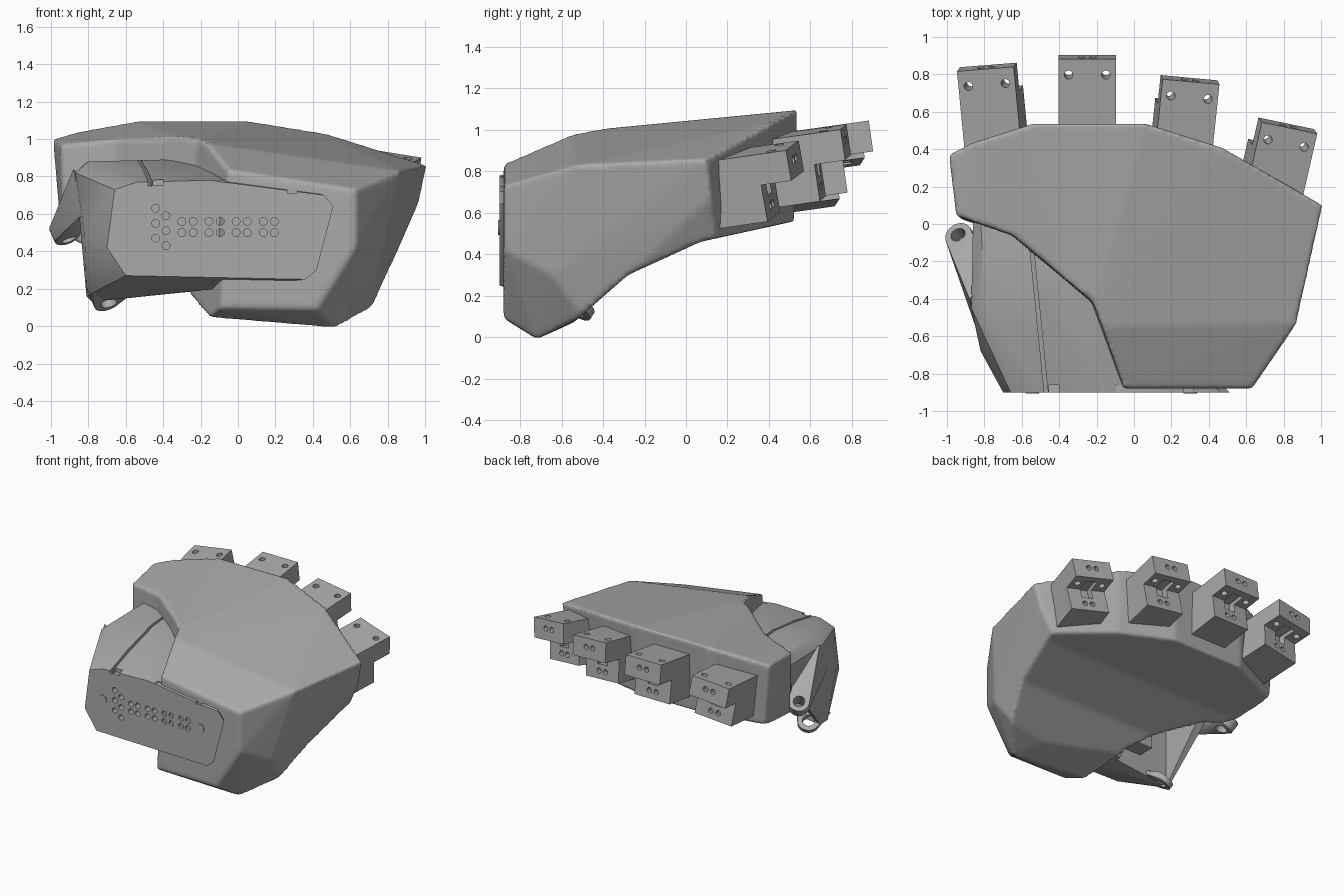
import bpy, bmesh, math
from mathutils import Matrix, Vector

default = bpy.data.objects.get("Cube")
if default:
    bpy.data.objects.remove(default, do_unlink=True)

grey = bpy.data.materials.new("plain grey")
grey.use_nodes = True
grey.diffuse_color = (0.4, 0.4, 0.4, 1)
grey.node_tree.nodes["Principled BSDF"].inputs["Base Color"].default_value = (0.4, 0.4, 0.4, 1)


def finish(name, bm):
    """Turn a bmesh into an object."""
    bmesh.ops.recalc_face_normals(bm, faces=bm.faces[:])
    mesh = bpy.data.meshes.new(name)
    bm.to_mesh(mesh)
    bm.free()
    mesh.materials.append(grey)
    obj = bpy.data.objects.new(name, mesh)
    bpy.context.collection.objects.link(obj)
    return obj


def activate(obj):
    bpy.ops.object.select_all(action='DESELECT')
    obj.select_set(True)
    bpy.context.view_layer.objects.active = obj


def smooth(obj):
    activate(obj)
    bpy.ops.object.shade_smooth_by_angle(angle=math.radians(25))


def hull(name, points):
    """Convex solid around points, with flat regions merged."""
    bm = bmesh.new()
    for p in points:
        bm.verts.new(p)
    bmesh.ops.convex_hull(bm, input=bm.verts[:])
    loose = [v for v in bm.verts if not v.link_faces]
    bmesh.ops.delete(bm, geom=loose, context='VERTS')
    bmesh.ops.dissolve_limit(bm, angle_limit=math.radians(4), verts=bm.verts[:], edges=bm.edges[:])
    return finish(name, bm)


def prism(name, points, offset):
    """Polygon pushed along an offset."""
    bm = bmesh.new()
    face = bm.faces.new([bm.verts.new(p) for p in points])
    out = bmesh.ops.extrude_face_region(bm, geom=[face])
    verts = [v for v in out["geom"] if isinstance(v, bmesh.types.BMVert)]
    bmesh.ops.translate(bm, vec=offset, verts=verts)
    return finish(name, bm)


def box(bm, low, high):
    low, high = Vector(low), Vector(high)
    size = Matrix.Diagonal((*(high - low), 1))
    bmesh.ops.create_cube(bm, size=1, matrix=Matrix.Translation((low + high) / 2) @ size)


def rod(bm, centre, axis, radius, depth, sides=16):
    turn = Vector(axis).to_track_quat('Z', 'Y').to_matrix().to_4x4()
    bmesh.ops.create_cone(bm, cap_ends=True, segments=sides, radius1=radius, radius2=radius,
                          depth=depth, matrix=Matrix.Translation(centre) @ turn)


def cut(obj, cutter):
    """Subtract a cutter and remove it."""
    cutter.hide_render = True
    mod = obj.modifiers.new("cut", 'BOOLEAN')
    mod.operation = 'DIFFERENCE'
    mod.solver = 'EXACT'
    mod.object = cutter
    activate(obj)
    bpy.ops.object.modifier_apply(modifier=mod.name)
    bpy.data.objects.remove(cutter, do_unlink=True)


def soften(obj):
    """Round every edge with an even skin."""
    skin = obj.modifiers.new("even skin", 'REMESH')
    skin.mode = 'VOXEL'
    skin.voxel_size = .014
    skin.use_smooth_shade = True
    relax = obj.modifiers.new("relax", 'SMOOTH')
    relax.factor, relax.iterations = .5, 7


# Palm shell: faceted hull, carved on the thumb side and underneath
shell_top = [(-.99, .37, 1.0), (-.85, .44, 1.04), (-.55, .535, 1.095), (.07, .535, 1.095),
             (.47, .41, 1.03), (1.01, .1, .86), (.87, -.53, .83), (.63, -.88, .73),
             (-.15, -.88, .85), (-.25, -.55, .99), (.35, -.55, .92), (-.94, -.05, .96)]
shell_low = [(.63, -.88, .42), (.75, -.65, .3), (.82, -.44, .54), (.97, .12, .67),
             (.42, -.88, .09), (-.2, -.88, .1), (-.2, -.72, .05), (.52, -.72, -.01),
             (.72, -.5, .1), (.86, .15, .45), (.46, .38, .5),
             (.05, .52, .55), (-.55, .52, .55), (-.95, .37, .52), (-.92, -.05, .48)]
shell = hull("palm_shell", shell_top + shell_low)
thumb_side = [(-1.4, .2), (-.65, -.06), (-.22, -.42), (0, -1), (-1.4, -1)]
cut(shell, prism("cutter", [(x - .08, y, -.5) for x, y in thumb_side], (.11, 0, 2)))
under = [(-.72, -.085), (-.28, .3), (.07, .46), (.8, .62), (.8, -.4)]
cut(shell, prism("cutter", [(-1.5, y, z) for y, z in under], (3, 0, 0)))
soften(shell)

# Thumb housing with a flat front plate, its top reaching back under the shell
plate = [(-.66, .73), (-.54, .77), (-.15, .78), (.46, .7), (.51, .64),
         (.42, .3), (.36, .25), (-.6, .27), (-.7, .42)]
rear = [(-.87, -.45, .82), (-.8, -.42, .88), (-.4, -.3, .89), (-.1, -.35, .86),
        (-.86, .04, .8), (-.82, .04, .87), (-.4, .04, .89),
        (.05, -.4, .6), (-.1, -.5, .2), (-.38, -.5, .18), (-.78, -.55, .13),
        (-.81, -.6, .16), (-.82, -.68, .5)]
housing = hull("thumb_housing", [(x, -.9, z) for x, z in plate] + rear)

# Hollow behind the housing wall
bm = bmesh.new()
box(bm, (-.76, -.55, -.1), (-.3, .2, .78))
cut(housing, finish("cutter", bm))

# Seam, plate notches and connector holes
seam = [(-.47, -1, .735), (-.45, -1, .735), (-.56, -.1, .86), (-.54, -.1, .86)]
cut(housing, hull("cutter", seam + [(x, y, 1.2) for x, y, z in seam]))
bm = bmesh.new()
box(bm, (-.455, -1, .755), (-.4, -.86, 1))
for x in (-.07, .29):
    box(bm, (x - .025, -1, .77 - max(x, 0) * .2), (x + .025, -.86, 1))
for row in range(3):
    for x, z in ((-.44, .63), (-.385, .59)):
        rod(bm, (x, -.9, z - row * .08), (0, 1, 0), .021, .2)
for pair in range(4):
    for dx in (0, .06):
        for z in (.5, .56):
            rod(bm, (-.3 + pair * .145 + dx, -.9, z), (0, 1, 0), .021, .2)
cut(housing, finish("cutter", bm))
smooth(housing)

bm = bmesh.new()
for x in (-.545, .3):
    rod(bm, (x, -.9, .53), (0, 1, 0), .036, .012, 24)
finish("plate_screws", bm)

# Two hinge ears on parallel slanted axes
axis = Vector((-.35, .5, .78)).normalized()


def ear(name, centre, radius, thickness, roots):
    bm = bmesh.new()
    rod(bm, centre, axis, radius, thickness, 24)
    points = [v.co.copy() for v in bm.verts]
    bm.free()
    obj = hull(name, points + [Vector(p) for p in roots])
    bm = bmesh.new()
    rod(bm, centre, axis, radius * .55, .3, 20)
    cut(obj, finish("cutter", bm))
    smooth(obj)


ear("upper_hinge_ear", Vector((-.925, -.08, .51)), .075, .08,
    [(-.88, -.4, .84), (-.9, -.36, .68), (-.83, -.6, .6), (-.77, -.3, .74)])
ear("lower_hinge_ear", Vector((-.7, -.52, .145)), .08, .04,
    [(-.81, -.64, .2), (-.78, -.66, .18), (-.52, -.62, .21)])

# Small motor mount inside the hollow
bm = bmesh.new()
box(bm, (-.52, -.56, .3), (-.36, -.42, .5))
finish("thumb_mount", bm)


# Four stepped knuckle blocks
def knuckle(name, tip, yaw, roll):
    side = [(0, 0), (-.55, 0), (-.55, -.33), (-.15, -.33), (-.15, -.15), (0, -.15)]
    obj = prism(name, [(-.153, y, z) for y, z in side], (.306, 0, 0))
    bm = bmesh.new()
    for s in (-1, 1):
        rod(bm, (s * .1, -.085, -.05), (0, 0, 1), .023, .4)
        rod(bm, (s * .03, 0, -.065), (0, 1, 0), .02, .08)
        rod(bm, (s * .03, -.15, -.27), (0, 1, 0), .02, .08)
    cut(obj, finish("cutter", bm))
    bm = bmesh.new()
    box(bm, (-.045, -.2, -.22), (.045, -.05, -.12))
    cut(obj, finish("cutter", bm))
    spin = Matrix.Rotation(math.radians(yaw), 4, 'Z') @ Matrix.Rotation(math.radians(8), 4, 'X')
    spin = spin @ Matrix.Rotation(math.radians(roll), 4, 'Y')
    obj.data.transform(Matrix.Translation(tip) @ spin)


knuckle("index_knuckle", (-.795, .828, .995), 5.5, -7)
knuckle("middle_knuckle", (-.25, .882, 1.045), 0, 0)
knuckle("ring_knuckle", (.305, .76, 1.015), -6, 5)
knuckle("little_knuckle", (.832, .513, .925), -13, 9)
